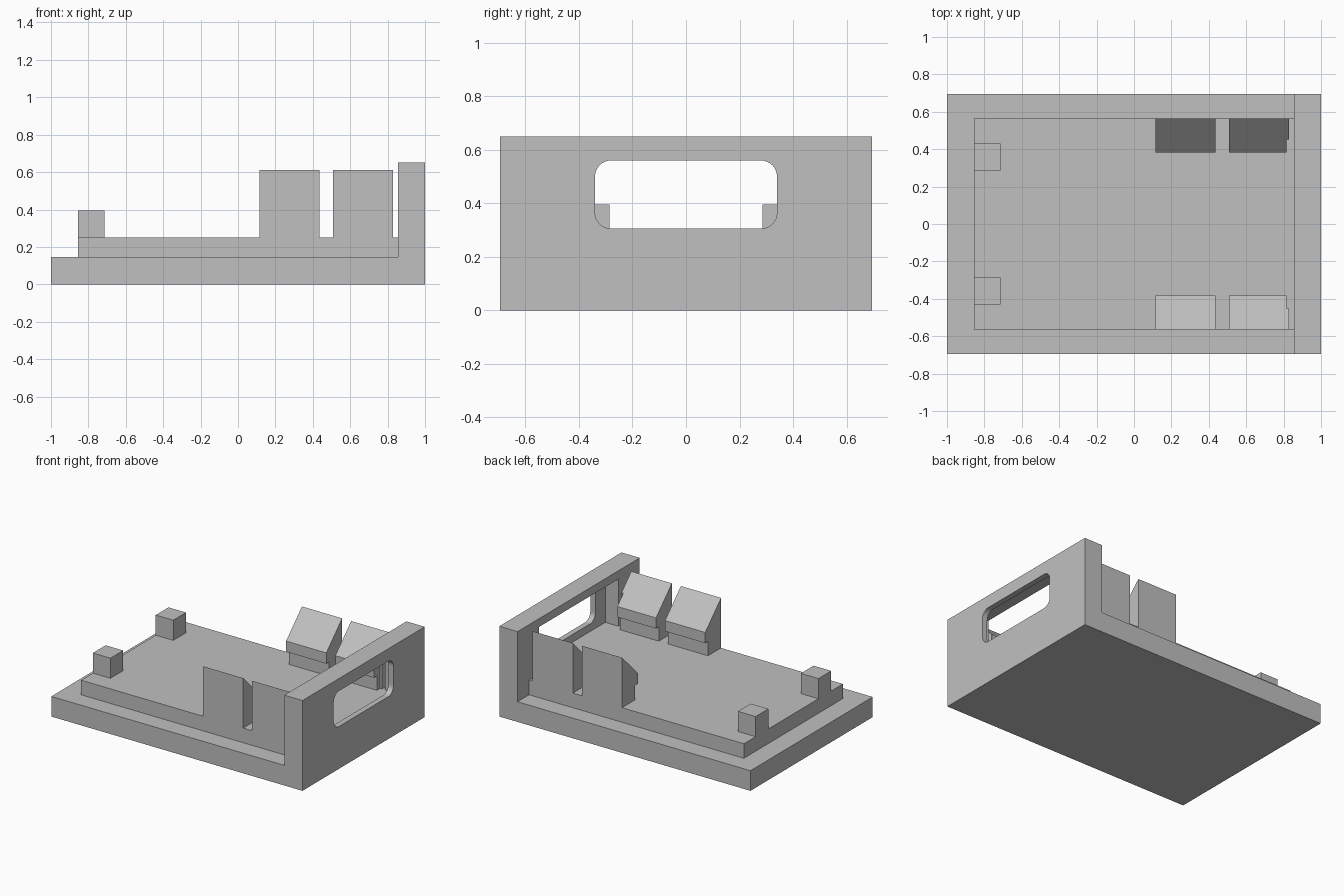
import bpy
import bmesh
from mathutils import Vector

if "Cube" in bpy.data.objects:
    bpy.data.objects.remove(bpy.data.objects["Cube"], do_unlink=True)

GREY = (0.53, 0.53, 0.53, 1)
plastic = bpy.data.materials.new("grey plastic")
plastic.use_nodes = True
plastic.diffuse_color = GREY
plastic.node_tree.nodes["Principled BSDF"].inputs["Base Color"].default_value = GREY


def prism(name, profile, direction, mirror=False):
    """Extrude a flat outline along a direction, optionally mirrored across y."""
    bm = bmesh.new()
    face = bm.faces.new([bm.verts.new(p) for p in profile])
    grown = bmesh.ops.extrude_face_region(bm, geom=[face])["geom"]
    verts = [v for v in grown if isinstance(v, bmesh.types.BMVert)]
    bmesh.ops.translate(bm, verts=verts, vec=Vector(direction))
    bmesh.ops.recalc_face_normals(bm, faces=bm.faces)
    mesh = bpy.data.meshes.new(name)
    bm.to_mesh(mesh)
    bm.free()
    mesh.materials.append(plastic)
    obj = bpy.data.objects.new(name, mesh)
    bpy.context.collection.objects.link(obj)
    if mirror:
        mod = obj.modifiers.new("mirror", "MIRROR")
        mod.use_axis = (False, True, False)
        mod.use_mirror_merge = False
    return obj


def box(name, x, y, z, mirror=False):
    outline = [(x[0], y[0], z[0]), (x[1], y[0], z[0]), (x[1], y[1], z[0]), (x[0], y[1], z[0])]
    return prism(name, outline, (0, 0, z[1] - z[0]), mirror)


def cut(target, cutter):
    mod = target.modifiers.new("cut", "BOOLEAN")
    mod.operation = "DIFFERENCE"
    mod.solver = "EXACT"
    mod.object = cutter


BASE, DECK, TOP = 0.145, 0.25, 0.65
INNER, HALF, DECK_Y = 0.855, 0.695, 0.563

# Base plate with its end wall, as one L-shaped section
tray = prism("tray_with_end_wall",
             [(x, -HALF, z) for x, z in [(-1, 0), (1, 0), (1, TOP), (INNER, TOP),
                                         (INNER, BASE), (-1, BASE)]],
             (0, 2 * HALF, 0))

# Raised deck and the two corner posts
box("raised_deck", (-INNER, INNER), (-DECK_Y, DECK_Y), (BASE, DECK))
box("corner_posts", (-INNER, -0.715), (-0.43, -0.285), (DECK, 0.395), mirror=True)

# Snap clips: stem, overhanging nose and sloped top
CLIP = [(-DECK_Y, DECK), (-0.415, DECK), (-0.415, 0.353), (-0.383, 0.353),
        (-0.383, 0.43), (-DECK_Y, 0.61)]


def clip_pair(name, x0, x1):
    return prism(name, [(x0, y, z) for y, z in CLIP], (x1 - x0, 0, 0), mirror=True)


clip_pair("middle_clips", 0.115, 0.435)
wall_clips = clip_pair("wall_clips", 0.507, 0.83)

# Pocket behind the window, which also notches the clips beside the wall
pocket = box("pocket_cutter", (0.815, 0.96), (-0.453, 0.453), (DECK, 0.59))

# Rounded window through the end wall
window = box("window_cutter", (0.9, 1.1), (-0.34, 0.34), (0.305, 0.56))
bm = bmesh.new()
bm.from_mesh(window.data)
long_edges = [e for e in bm.edges if abs(e.verts[0].co.x - e.verts[1].co.x) > 0.1]
bmesh.ops.bevel(bm, geom=long_edges, offset=0.06, segments=8, profile=0.5, affect="EDGES")
bm.to_mesh(window.data)
bm.free()

cut(tray, pocket)
cut(tray, window)
cut(wall_clips, pocket)

# Bake the modifiers, then drop the cutters
graph = bpy.context.evaluated_depsgraph_get()
graph.update()
baked = {o: bpy.data.meshes.new_from_object(o.evaluated_get(graph)) for o in (tray, wall_clips)}
for obj, mesh in baked.items():
    obj.modifiers.clear()
    obj.data = mesh
for cutter in (pocket, window):
    bpy.data.objects.remove(cutter, do_unlink=True)
